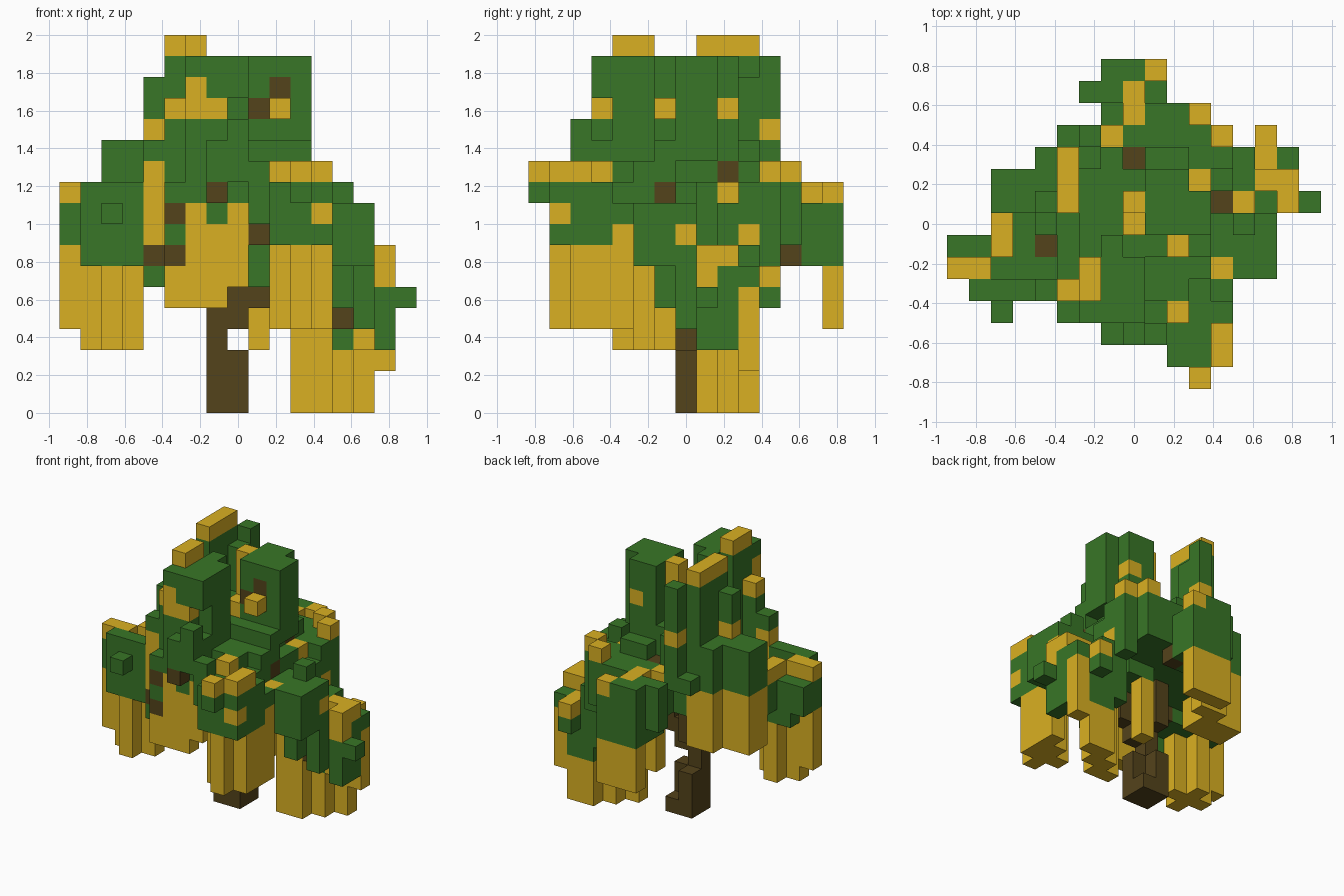
import bpy
import bmesh
from mathutils import Vector

CELL = 2 / 18
CENTRE = Vector((8, 7, -0.5))

default_cube = bpy.data.objects.get("Cube")
if default_cube:
    bpy.data.objects.remove(default_cube, do_unlink=True)


def make_material(name, colour):
    material = bpy.data.materials.new(name)
    material.use_nodes = True
    material.diffuse_color = (*colour, 1)
    shader = material.node_tree.nodes["Principled BSDF"]
    shader.inputs["Base Color"].default_value = (*colour, 1)
    shader.inputs["Roughness"].default_value = 1
    return material


leaf, gold, bark = "leaf", "gold", "bark"
palette = {
    leaf: make_material("leaf green", (0.04, 0.18, 0.02)),
    gold: make_material("golden blossom", (0.7, 0.435, 0.016)),
    bark: make_material("dark bark", (0.088, 0.056, 0.011)),
}
slots = list(palette)
cells = {}


def span(value):
    first, last = value if isinstance(value, tuple) else (value, value)
    return range(first, last + 1)


def grow(part, colour, x, y, z):
    """Fill a block of unit cells belonging to one part of the tree."""
    for i in span(x):
        for j in span(y):
            for k in span(z):
                cells[i, j, k] = (part, colour)


def dab(colour, axis, sign, spots):
    """Recolour the outermost cell met along an axis at each spot."""
    others = [a for a in range(3) if a != axis]
    for spot in spots:
        line = [c for c in cells if (c[others[0]], c[others[1]]) == spot]
        if line:
            outer = max(line, key=lambda c: sign * c[axis])
            cells[outer] = (cells[outer][0], colour)


# Trunk and branches
grow("trunk", bark, x=7, y=7, z=(0, 8))
grow("trunk", bark, x=7, y=8, z=(0, 2))
grow("trunk", bark, x=8, y=7, z=(0, 2))
grow("trunk", bark, x=8, y=8, z=0)
grow("trunk", bark, x=8, y=7, z=(4, 5))
grow("back_branch", bark, x=7, y=8, z=(5, 7))
grow("right_branch", bark, x=9, y=7, z=(5, 8))
grow("left_branch", bark, x=(4, 6), y=6, z=7)

# Central canopy
grow("canopy", leaf, x=(5, 11), y=(3, 10), z=(8, 10))
grow("canopy", leaf, x=(7, 11), y=11, z=(8, 10))
grow("canopy", leaf, x=(5, 6), y=11, z=10)
grow("canopy", leaf, x=(6, 10), y=(4, 9), z=11)
grow("canopy", leaf, x=(6, 8), y=(4, 9), z=12)
grow("canopy", leaf, x=(6, 7), y=10, z=(11, 12))
grow("canopy", leaf, x=(9, 10), y=10, z=11)
grow("canopy", leaf, x=(9, 11), y=6, z=12)
grow("canopy", leaf, x=11, y=(5, 6), z=11)
grow("canopy", leaf, x=4, y=(7, 10), z=(8, 11))
grow("canopy", leaf, x=(9, 10), y=(4, 9), z=7)
grow("canopy", leaf, x=4, y=4, z=(6, 7))
grow("canopy", leaf, x=9, y=4, z=(6, 7))
grow("canopy", leaf, x=7, y=2, z=(10, 12))
grow("canopy", leaf, x=8, y=2, z=(11, 13))
grow("canopy", leaf, x=9, y=2, z=(9, 11))
grow("canopy", leaf, x=(10, 11), y=12, z=(8, 10))
grow("canopy_side", leaf, x=12, y=(4, 7), z=(8, 9))
grow("canopy_side", leaf, x=12, y=9, z=(7, 9))
grow("canopy_side", leaf, x=12, y=(10, 11), z=(7, 10))

# Crown towers
grow("front_tower", leaf, x=(6, 8), y=(3, 5), z=(11, 16))
grow("front_tower", leaf, x=7, y=6, z=(13, 16))
for level in span((13, 14)):
    del cells[8, 3, level]
grow("right_tower", leaf, x=(9, 10), y=(7, 9), z=(12, 16))
grow("right_tower", leaf, x=11, y=(7, 8), z=(12, 16))
grow("left_tower", leaf, x=5, y=(8, 10), z=(9, 16))
grow("back_tower", leaf, x=6, y=11, z=(11, 16))
grow("back_tower", leaf, x=6, y=10, z=(12, 15))
grow("left_tower_side", leaf, x=4, y=8, z=(13, 15))
grow("front_tower_side", leaf, x=5, y=4, z=(11, 13))
grow("crown_blossom", gold, x=5, y=(8, 10), z=17)
grow("crown_blossom", gold, x=6, y=(4, 5), z=17)
grow("crown_blossom", gold, x=5, y=4, z=14)
grow("crown_blossom", gold, x=10, y=6, z=14)
grow("crown_blossom", gold, x=8, y=8, z=(13, 16))
grow("crown_blossom", gold, x=8, y=7, z=13)

# Front bough with its hanging blossom
grow("front_bough", leaf, x=(10, 12), y=(1, 3), z=(8, 10))
grow("front_bough", leaf, x=11, y=0, z=10)
grow("front_blossom", gold, x=11, y=0, z=11)
grow("front_blossom", gold, x=12, y=(1, 2), z=11)
grow("front_blossom", gold, x=10, y=3, z=11)
grow("front_blossom", gold, x=11, y=(1, 3), z=(4, 7))
grow("front_blossom", gold, x=(10, 12), y=2, z=(4, 7))
grow("front_blossom", gold, x=12, y=(3, 4), z=(4, 7))
grow("middle_blossom", gold, x=(6, 8), y=3, z=(6, 8))
grow("middle_blossom", gold, x=(5, 7), y=3, z=(5, 6))
grow("middle_blossom", gold, x=5, y=3, z=7)

# Left bough with its hanging blossom
grow("left_bough", leaf, x=(1, 4), y=(4, 6), z=(7, 9))
grow("left_bough", leaf, x=(1, 3), y=4, z=10)
grow("left_bough", leaf, x=0, y=(5, 6), z=(8, 9))
grow("left_bough", leaf, x=2, y=3, z=9)
grow("left_bough", leaf, x=(2, 4), y=7, z=(8, 9))
grow("left_blossom", gold, x=(0, 1), y=5, z=10)
grow("left_blossom", gold, x=2, y=(6, 7), z=10)
grow("left_blossom", gold, x=0, y=5, z=(4, 7))
grow("left_blossom", gold, x=1, y=5, z=(3, 6))
grow("left_blossom", gold, x=2, y=(4, 6), z=(3, 6))
grow("left_blossom", gold, x=3, y=5, z=(3, 6))
grow("left_blossom", gold, x=4, y=4, z=(8, 11))
grow("left_bough", leaf, x=4, y=4, z=12)

# Left rear bough
grow("left_rear_bough", leaf, x=(2, 4), y=(8, 9), z=(10, 12))
grow("left_rear_bough", leaf, x=4, y=10, z=(10, 12))
grow("left_rear_blossom", gold, x=(2, 4), y=(8, 9), z=(6, 9))
grow("left_rear_blossom", gold, x=(4, 5), y=10, z=(6, 9))

# Back bough with its hanging blossom
grow("back_bough", leaf, x=(7, 9), y=(12, 14), z=(7, 9))
grow("back_bough", leaf, x=(6, 7), y=13, z=(8, 10))
grow("back_bough", leaf, x=(7, 8), y=14, z=10)
grow("back_bough", leaf, x=9, y=12, z=10)
grow("back_blossom", gold, x=8, y=(12, 13), z=10)
grow("back_blossom", gold, x=9, y=14, z=10)
grow("back_blossom", gold, x=(7, 9), y=14, z=(4, 6))
grow("back_blossom", gold, x=11, y=12, z=11)
grow("back_blossom", gold, x=12, y=11, z=11)
grow("back_blossom", gold, x=9, y=9, z=(3, 6))

# Right boughs with blossom reaching the ground
grow("right_bough", leaf, x=(13, 14), y=(5, 7), z=(7, 9))
grow("right_bough", leaf, x=13, y=(6, 7), z=(5, 6))
grow("right_bough", leaf, x=14, y=7, z=(4, 6))
grow("right_bough", leaf, x=13, y=7, z=10)
grow("right_rear_bough", leaf, x=(12, 13), y=(8, 10), z=(4, 7))
grow("right_rear_bough", leaf, x=(13, 15), y=(9, 10), z=(3, 6))
grow("right_rear_bough", leaf, x=(14, 16), y=8, z=5)
grow("right_rear_bough", leaf, x=15, y=8, z=(3, 4))
grow("right_rear_bough", leaf, x=14, y=11, z=5)
grow("right_blossom", gold, x=14, y=11, z=6)
grow("right_blossom", gold, x=(14, 15), y=9, z=7)
grow("right_blossom", gold, x=15, y=8, z=(6, 7))
grow("right_blossom", gold, x=(11, 12), y=8, z=(0, 6))
grow("right_blossom", gold, x=12, y=9, z=(0, 6))
grow("right_blossom", gold, x=13, y=(9, 10), z=(0, 2))
grow("right_blossom", gold, x=14, y=10, z=(0, 2))
grow("right_blossom", gold, x=15, y=10, z=2)

# Blossom and bark patches on the top, front and right of the foliage
dab(gold, axis=2, sign=1, spots=[(7, 11), (14, 10), (11, 9), (13, 8), (12, 5)])
dab(bark, axis=2, sign=1, spots=[(8, 10), (12, 8), (4, 6)])
dab(gold, axis=1, sign=-1, spots=[(6, 14), (7, 14), (6, 15), (4, 13)])
dab(gold, axis=1, sign=-1, spots=[(6, 9), (8, 9), (12, 9), (14, 3)])
dab(bark, axis=1, sign=-1, spots=[(10, 15), (9, 14), (7, 10), (5, 9), (9, 8), (13, 4)])
dab(bark, axis=1, sign=-1, spots=[(4, 7), (5, 7)])
dab(gold, axis=0, sign=1, spots=[(9, 14), (11, 13), (1, 9)])
dab(gold, axis=0, sign=1, spots=[(4, 8), (7, 8), (10, 8), (10, 5), (10, 4), (10, 3)])
dab(bark, axis=0, sign=1, spots=[(9, 11), (6, 10), (12, 7)])


def build_part(part):
    """Make one mesh from the exposed sides of a part's cells."""
    mesh = bpy.data.meshes.new(part)
    for material in palette.values():
        mesh.materials.append(material)
    bm = bmesh.new()
    for cell, (owner, colour) in cells.items():
        if owner != part:
            continue
        middle = Vector(cell) - CENTRE
        for axis in range(3):
            for sign in (-1, 1):
                normal = Vector((0, 0, 0))
                normal[axis] = sign
                neighbour = tuple(int(c) for c in Vector(cell) + normal)
                if neighbour in cells:
                    continue
                u = Vector((0, 0, 0))
                u[(axis + 1) % 3] = 0.5
                v = normal.cross(u)
                hub = middle + normal / 2
                corners = (hub - u - v, hub + u - v, hub + u + v, hub - u + v)
                face = bm.faces.new([bm.verts.new(c * CELL) for c in corners])
                face.material_index = slots.index(colour)
    bmesh.ops.remove_doubles(bm, verts=bm.verts[:], dist=CELL / 100)
    bm.to_mesh(mesh)
    bm.free()
    bpy.context.collection.objects.link(bpy.data.objects.new(part, mesh))


for part_name in dict.fromkeys(owner for owner, colour in cells.values()):
    build_part(part_name)
